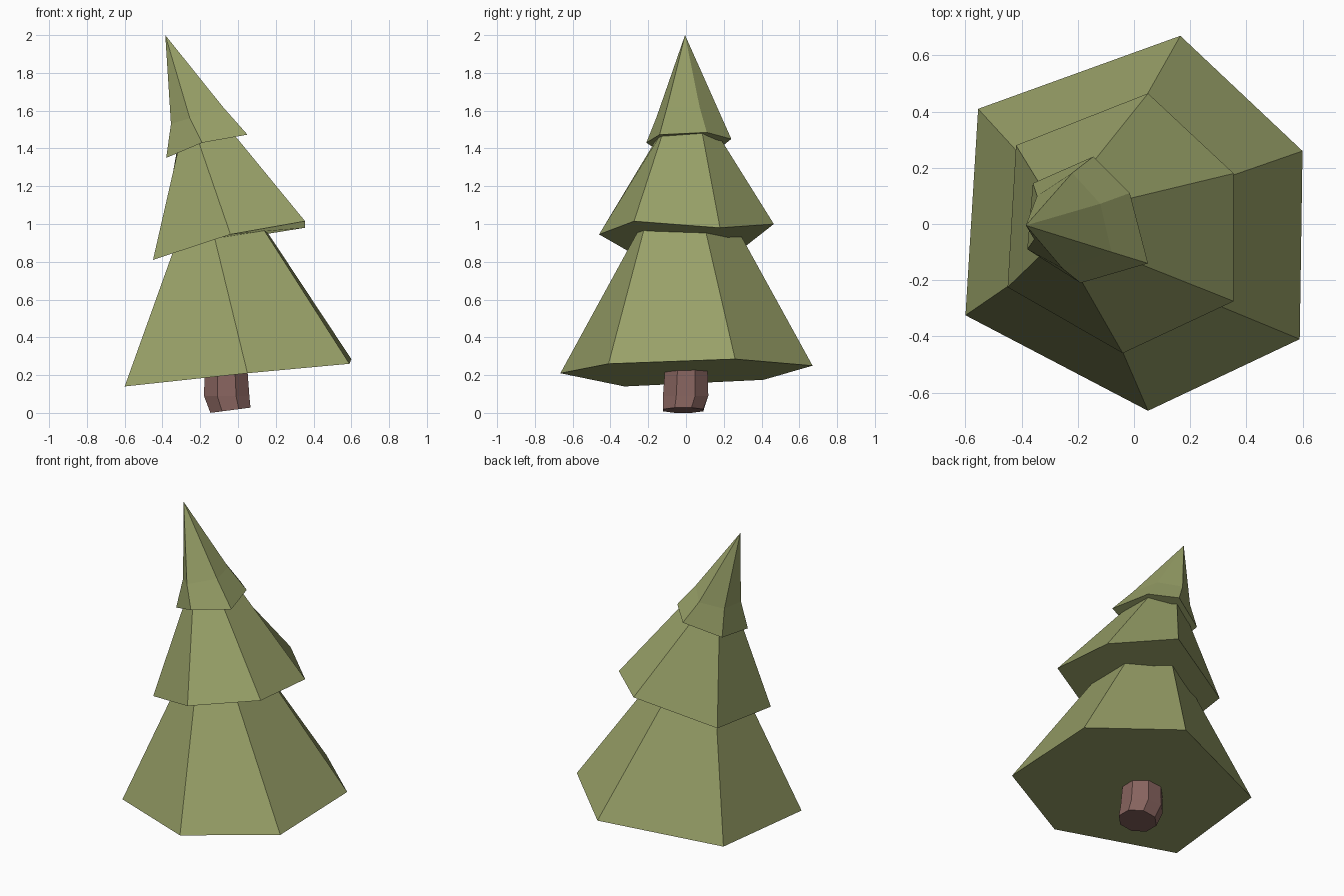
import bpy, bmesh, math
from mathutils import Vector

if "Cube" in bpy.data.objects:
    bpy.data.objects.remove(bpy.data.objects["Cube"])


def material(name, rgb):
    m = bpy.data.materials.new(name)
    m.diffuse_color = (*rgb, 1)
    m.use_nodes = True
    m.node_tree.nodes["Principled BSDF"].inputs["Base Color"].default_value = m.diffuse_color
    return m


GREEN = material("olive green", (0.32, 0.36, 0.14))
BROWN = material("reddish brown", (0.24, 0.125, 0.112))


def loft(name, rings, mat, tip=None):
    """Flat-faced skin through equal rings, closed by caps or a tip."""
    bm = bmesh.new()
    loops = [[bm.verts.new(p) for p in r] for r in rings]
    n = len(loops[0])
    for a, b in zip(loops, loops[1:]):
        for i in range(n):
            j = (i + 1) % n
            bm.faces.new((a[i], a[j], b[j], b[i]))
    bm.faces.new(loops[0])
    if tip:
        t = bm.verts.new(tip)
        for i in range(n):
            bm.faces.new((loops[-1][i], loops[-1][(i + 1) % n], t))
    else:
        bm.faces.new(loops[-1])
    bmesh.ops.recalc_face_normals(bm, faces=bm.faces)
    me = bpy.data.meshes.new(name)
    bm.to_mesh(me)
    bm.free()
    me.materials.append(mat)
    ob = bpy.data.objects.new(name, me)
    bpy.context.collection.objects.link(ob)
    return ob


def extend(low, high, t):
    """Continue each edge past the visible upper ring into the next tier."""
    return [Vector(a).lerp(Vector(b), t) for a, b in zip(low, high)]


# Rings run: right front, right back, back, left back, left front, front
# Bottom tier
low = [(0.59, -0.41, 0.26), (0.60, 0.26, 0.285), (0.165, 0.67, 0.25),
       (-0.555, 0.41, 0.175), (-0.60, -0.325, 0.14), (0.05, -0.665, 0.21)]
high = [(0.13, -0.22, 0.98), (0.14, 0.10, 0.98), (-0.05, 0.29, 0.94),
        (-0.335, 0.17, 0.87), (-0.345, -0.15, 0.85), (-0.12, -0.27, 0.91)]
loft("bottom_branches", [low, extend(low, high, 1.12)], GREEN)

# Middle tier
low = [(0.355, -0.275, 1.015), (0.355, 0.18, 0.98), (0.05, 0.465, 1.0),
       (-0.42, 0.28, 0.855), (-0.45, -0.225, 0.81), (-0.04, -0.46, 0.945)]
high = [(-0.01, -0.13, 1.46), (-0.02, 0.09, 1.46), (-0.17, 0.19, 1.44),
        (-0.325, 0.125, 1.38), (-0.32, -0.10, 1.38), (-0.20, -0.18, 1.41)]
loft("middle_branches", [low, extend(low, high, 1.1)], GREEN)

# Leaning top tier with a slight flare
low = [(0.05, -0.14, 1.473), (-0.015, 0.11, 1.485), (-0.145, 0.24, 1.45),
       (-0.36, 0.145, 1.375), (-0.38, -0.09, 1.35), (-0.19, -0.21, 1.43)]
mid = [(-0.08, -0.10, 1.62), (-0.12, 0.072, 1.62), (-0.22, 0.182, 1.58),
       (-0.345, 0.10, 1.54), (-0.355, -0.055, 1.53), (-0.255, -0.158, 1.56)]
loft("top_branches", [low, mid], GREEN, tip=(-0.385, -0.005, 2.0))


# Trunk with a worn, uneven foot
def trunk_ring(cx, cy, r, z, tilt):
    pts = []
    for i in range(8):
        a = math.tau * (i + 0.5) / 8
        pts.append((cx + r * math.cos(a), cy + r * math.sin(a),
                    z + tilt * math.cos(a)))
    return pts


loft("trunk", [trunk_ring(-0.04, -0.015, 0.115, 0.014, 0.015),
               trunk_ring(-0.06, -0.002, 0.13, 0.09, 0),
               trunk_ring(-0.065, 0.004, 0.117, 0.32, 0)], BROWN)
